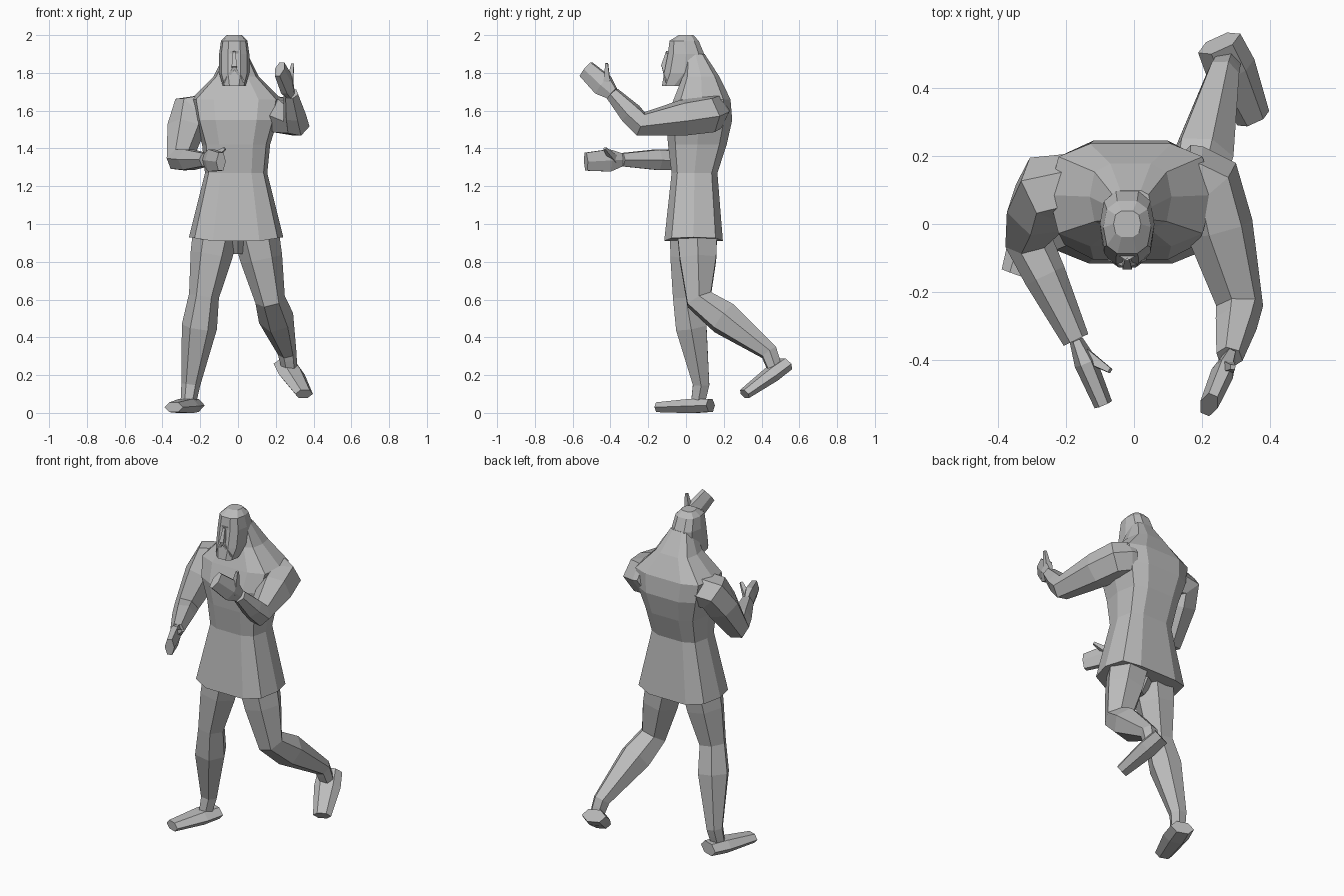
import bpy, bmesh, math
from mathutils import Vector

cube = bpy.data.objects.get("Cube")
if cube:
    bpy.data.objects.remove(cube, do_unlink=True)

# One clay colour for the whole figure
grey = bpy.data.materials.new("clay grey")
grey.use_nodes = True
tone = (.5, .5, .5, 1)
grey.diffuse_color = tone
grey.node_tree.nodes["Principled BSDF"].inputs["Base Color"].default_value = tone

right, back, up = Vector((1, 0, 0)), Vector((0, 1, 0)), Vector((0, 0, 1))


def skin(name, rings):
    """Join rings of points into a closed flat-faced shape."""
    bm = bmesh.new()
    loops = [[bm.verts.new(point) for point in ring] for ring in rings]
    for low, high in zip(loops, loops[1:]):
        for i in range(len(low)):
            bm.faces.new((low[i - 1], low[i], high[i], high[i - 1]))
    bm.faces.new(loops[0])
    bm.faces.new(loops[-1])
    bmesh.ops.recalc_face_normals(bm, faces=bm.faces[:])
    mesh = bpy.data.meshes.new(name)
    bm.to_mesh(mesh)
    bm.free()
    mesh.materials.append(grey)
    obj = bpy.data.objects.new(name, mesh)
    bpy.context.collection.objects.link(obj)


def stack(name, levels, middle, power, sides=10, lift=0):
    """Stack levels of height, half width, front and back; lift raises the bottom's sides."""
    def squared(value):
        return math.copysign(abs(value) ** power, value)

    rings = []
    for height, half, front, rear in levels:
        ring = []
        for i in range(sides):
            angle = math.tau * i / sides
            across, along = squared(math.cos(angle)), squared(math.sin(angle))
            raised = height + lift * abs(across)
            depth = (front + rear + (rear - front) * along) / 2
            ring.append((middle + half * across, depth, raised))
        rings.append(ring)
        lift = 0
    skin(name, rings)


def limb(name, joints, radii, swells, side, flat=1, sides=6):
    """Tube through the joints, with one extra muscle ring swelling each bone."""
    points, sizes = [joints[0]], [radii[0]]
    for k, swell in enumerate(swells):
        points += [joints[k].lerp(joints[k + 1], .35), joints[k + 1]]
        muscle = radii[k] + (radii[k + 1] - radii[k]) * .35
        sizes += [muscle * swell, radii[k + 1]]
    rings = []
    for k, (point, size) in enumerate(zip(points, sizes)):
        before = points[max(k - 1, 0)]
        after = points[min(k + 1, len(points) - 1)]
        incoming = (point - before).normalized()
        outgoing = (after - point).normalized()
        heading = (incoming + outgoing).normalized()
        side = (side - heading * side.dot(heading)).normalized()
        other = heading.cross(side) * flat
        angles = [math.tau * (i + .5) / sides for i in range(sides)]
        rings.append([point + (side * math.cos(a) + other * math.sin(a)) * size
                      for a in angles])
    skin(name, rings)


def arm(label, chest, shoulder, elbow, wrist, fingertip, thumb_tip):
    """Arm with a flat mitten hand and a thumb."""
    limb(label + "_arm", (chest, shoulder, elbow, wrist),
         (.09, .105, .07, .04), (1.05, 1.08, 1.05), up)
    limb(label + "_hand", (wrist, fingertip), (.04, .055), (1.5,), up, flat=.5)
    thumb_root = wrist.lerp(fingertip, .2)
    limb(label + "_thumb", (thumb_root, thumb_tip), (.03, .01), (1,), up, sides=4)


def leg(label, hip, knee, ankle, heel, toe):
    """Leg with a full calf, running down into a broad foot."""
    instep = heel.lerp(toe, .25)
    limb(label + "_leg", (hip, knee, ankle, instep),
         (.12, .08, .05, .04), (1.05, 1.35, 1), back)
    limb(label + "_foot", (heel, toe), (.04, .03), (1.2,), up, flat=1.7)


# Tunic, chest, shoulders and neck
stack("tunic_torso", [
    (.89, .25, -.12, .2),
    (1.27, .165, -.08, .17),
    (1.42, .18, -.1, .22),
    (1.55, .22, -.11, .25),
    (1.66, .24, -.07, .24),
    (1.78, .12, -.02, .18),
    (1.9, .06, 0, .1)], middle=-.01, power=.6, lift=.04)
crotch = Vector((0, .04, .84))
limb("crotch", (crotch + up * .1, crotch), (.1, .03), (1,), right)

# Head with bearded jaw and flat cap of hair
stack("head", [
    (1.73, .06, -.13, 0),
    (1.8, .08, -.12, .1),
    (1.9, .08, -.1, .1),
    (1.97, .07, -.09, .07),
    (2, .04, -.04, .04)], middle=-.02, power=.75)

# Nose, brows and moustache
nose = Vector((-.02, -.12, 1.83))
bridge = nose + up * .08 + back * .02
limb("nose", (bridge, nose), (.01, .02), (1,), right, sides=4)
for label, outward in (("left", right), ("right", -right)):
    temple = bridge + outward * .05 + back * .03
    limb(label + "_brow", (bridge, temple), (.01, .01), (1,), up, sides=4)
    whisker = nose + outward * .05 - up * .08 + back * .02
    limb(label + "_moustache", (nose, whisker), (.01, .01), (1,), back, sides=4)

# Right arm bent across the body, left arm raised in front
arm("right",
    chest=Vector((-.14, .11, 1.6)),
    shoulder=Vector((-.26, .1, 1.59)),
    elbow=Vector((-.31, -.05, 1.34)),
    wrist=Vector((-.17, -.34, 1.34)),
    fingertip=Vector((-.09, -.53, 1.33)),
    thumb_tip=Vector((-.07, -.43, 1.4)))
arm("left",
    chest=Vector((.13, .15, 1.6)),
    shoulder=Vector((.22, .11, 1.58)),
    elbow=Vector((.31, -.24, 1.53)),
    wrist=Vector((.28, -.39, 1.69)),
    fingertip=Vector((.22, -.53, 1.82)),
    thumb_tip=Vector((.29, -.42, 1.85)))

# Right leg standing, left leg kicked back
leg("right",
    hip=Vector((-.12, .02, .95)),
    knee=Vector((-.18, 0, .62)),
    ankle=Vector((-.25, .08, .15)),
    heel=Vector((-.24, .13, .04)),
    toe=Vector((-.34, -.15, .03)))
leg("left",
    hip=Vector((.1, .06, .93)),
    knee=Vector((.17, .07, .6)),
    ankle=Vector((.26, .44, .32)),
    heel=Vector((.25, .53, .26)),
    toe=Vector((.35, .31, .1)))
